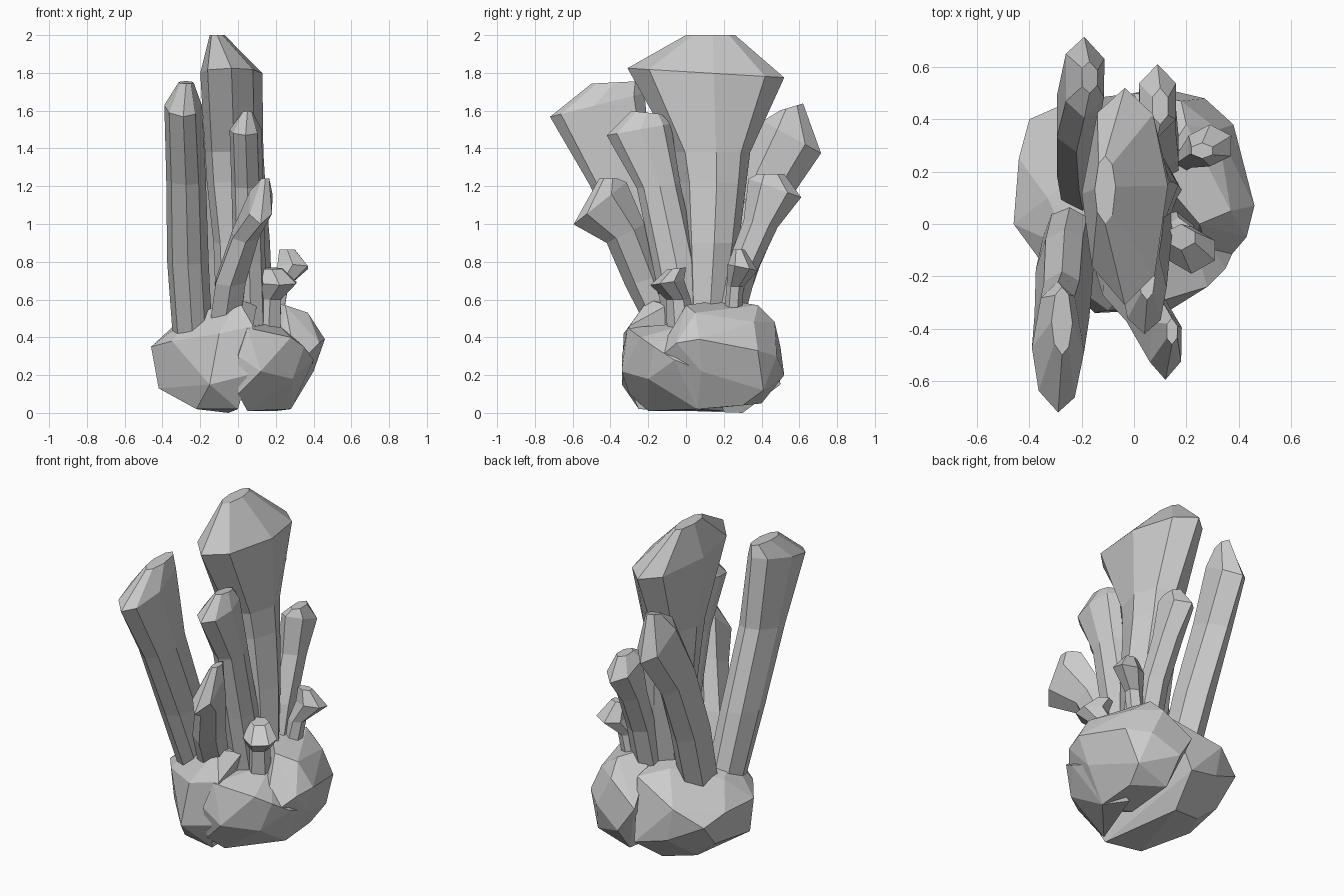
import bpy, bmesh, math, random

random.seed(4)


def finish(name, bm):
    bmesh.ops.recalc_face_normals(bm, faces=bm.faces)
    me = bpy.data.meshes.new(name)
    bm.to_mesh(me)
    bm.free()
    ob = bpy.data.objects.new(name, me)
    bpy.context.collection.objects.link(ob)
    return ob


def crystal(name, rings, sides=6):
    """Loft rings of (cx, cy, z, half width x, half width y, tilt along y)."""
    bm = bmesh.new()
    loops = []
    fit = 1 if sides % 4 == 0 else 1 / math.cos(math.pi / sides)
    wobble = [random.uniform(-0.12, 0.12) for _ in range(sides)]
    for cx, cy, z, rx, ry, tilt in rings:
        loop = []
        for i in range(sides):
            a = math.pi / 2 + math.tau * i / sides
            if abs(math.sin(a)) < 0.98:
                a += wobble[i]
            dx, dy = rx * fit * math.cos(a), ry * math.sin(a)
            loop.append(bm.verts.new((cx + dx, cy + dy, z + tilt * dy)))
        loops.append(loop)
    for lo, hi in zip(loops, loops[1:]):
        for i in range(sides):
            j = (i + 1) % sides
            bm.faces.new((lo[i], lo[j], hi[j], hi[i]))
    bm.faces.new(loops[0][::-1])
    bm.faces.new(loops[-1])
    return finish(name, bm)


def rock(name, points):
    """Faceted boulder: convex hull of a few corner points."""
    bm = bmesh.new()
    for p in points:
        bm.verts.new(p)
    res = bmesh.ops.convex_hull(bm, input=bm.verts)
    inner = [g for g in res["geom_interior"] if isinstance(g, bmesh.types.BMVert)]
    bmesh.ops.delete(bm, geom=inner, context='VERTS')
    bmesh.ops.dissolve_limit(bm, angle_limit=math.radians(8),
                             verts=bm.verts, edges=bm.edges)
    return finish(name, bm)


# Tall crystals, each flaring into a wide blade-like head
crystal("main_crystal", [
    (0.04, 0.11, 0.40, 0.15, 0.09, 0), (0.02, 0.135, 0.90, 0.15, 0.145, 0),
    (-0.01, 0.145, 1.22, 0.155, 0.175, 0), (-0.02, 0.14, 1.38, 0.155, 0.20, 0),
    (-0.035, 0.105, 1.80, 0.165, 0.415, -0.06), (-0.11, 0.13, 2.0, 0.04, 0.13, 0)], 8)
crystal("front_left_crystal", [
    (-0.24, -0.04, 0.40, 0.105, 0.13, 0), (-0.265, -0.17, 0.80, 0.11, 0.15, 0.1),
    (-0.275, -0.345, 1.24, 0.105, 0.165, 0.2), (-0.29, -0.47, 1.63, 0.10, 0.25, 0.25),
    (-0.275, -0.37, 1.75, 0.04, 0.13, 0.05)], 8)
crystal("front_center_crystal", [
    (0.07, 0.00, 0.40, 0.09, 0.10, 0), (0.06, -0.06, 0.80, 0.085, 0.12, 0),
    (0.05, -0.145, 1.20, 0.085, 0.115, 0.1), (0.04, -0.25, 1.50, 0.085, 0.17, 0.18),
    (0.05, -0.21, 1.59, 0.03, 0.08, -0.1)], 8)
crystal("front_leaning_crystal", [
    (-0.08, -0.10, 0.40, 0.08, 0.08, 0), (-0.04, -0.22, 0.70, 0.08, 0.10, 0.3),
    (0.04, -0.32, 0.95, 0.07, 0.10, 0.5), (0.12, -0.455, 1.11, 0.06, 0.14, 0.8),
    (0.145, -0.41, 1.24, 0.02, 0.05, 0)])
crystal("back_left_crystal", [
    (-0.19, 0.14, 0.40, 0.09, 0.12, 0), (-0.21, 0.26, 0.80, 0.09, 0.13, -0.2),
    (-0.22, 0.41, 1.18, 0.08, 0.135, -0.4), (-0.19, 0.56, 1.46, 0.075, 0.155, -0.55),
    (-0.17, 0.56, 1.62, 0.03, 0.06, 0.3)])
crystal("back_right_crystal", [
    (0.10, 0.20, 0.40, 0.07, 0.08, 0), (0.10, 0.29, 0.75, 0.07, 0.085, 0),
    (0.09, 0.395, 1.00, 0.07, 0.09, -0.2), (0.09, 0.47, 1.19, 0.07, 0.14, -0.35),
    (0.10, 0.45, 1.265, 0.03, 0.07, 0)])

# Small crystals on the right side
crystal("small_crystal_front", [
    (0.16, -0.02, 0.40, 0.06, 0.08, 0), (0.17, -0.04, 0.60, 0.055, 0.065, 0),
    (0.22, -0.10, 0.69, 0.085, 0.09, 0.15), (0.18, -0.05, 0.765, 0.05, 0.05, 0.1)])
crystal("small_crystal_back", [
    (0.17, 0.24, 0.40, 0.05, 0.05, 0), (0.22, 0.26, 0.67, 0.045, 0.045, 0),
    (0.29, 0.30, 0.77, 0.08, 0.08, -0.2), (0.26, 0.28, 0.865, 0.04, 0.03, 0)])

# Three overlapping boulders form the base
rock("left_rock", [
    (-.22, -.2, .02), (0, -.25, .02), (-.05, .3, 0), (-.25, .25, .04),
    (-.42, -.02, .13), (-.38, .26, .15), (-.15, -.34, .15), (.05, -.33, .2),
    (-.2, .47, .2), (0, .5, .15), (-.46, 0, .35), (-.44, .25, .35),
    (-.35, -.15, .38), (-.1, -.33, .42), (.08, -.3, .46), (-.4, .4, .3),
    (-.24, .47, .4), (-.33, .1, .47), (-.24, -.1, .52), (0, -.2, .6),
    (.1, -.1, .57), (-.1, .3, .55), (.05, .4, .5)])
rock("front_right_rock", [
    (.05, -.2, .01), (.28, .06, .02), (.2, .2, .01), (0, -.3, .1),
    (.12, -.34, .22), (.29, -.2, .18), (.4, -.06, .28), (.38, .15, .2),
    (0, -.34, .3), (.05, -.31, .45), (.28, -.24, .40), (.35, -.17, .35),
    (.2, .05, .48), (0, -.1, .45)])
rock("back_right_rock", [
    (.1, .1, .02), (.28, .06, .02), (.28, .3, .04), (.1, .4, .05),
    (.2, -.18, .12), (.31, -.19, .25), (.4, .08, .22), (.43, -.05, .37),
    (.46, .07, .39), (.38, .38, .33), (.27, .48, .3), (.1, .52, .2),
    (.31, .41, .12), (.37, .05, .53), (.25, 0, .57), (.2, .38, .57),
    (.32, .36, .48), (.08, .2, .6), (0, .5, .35), (.18, .47, .48)])
